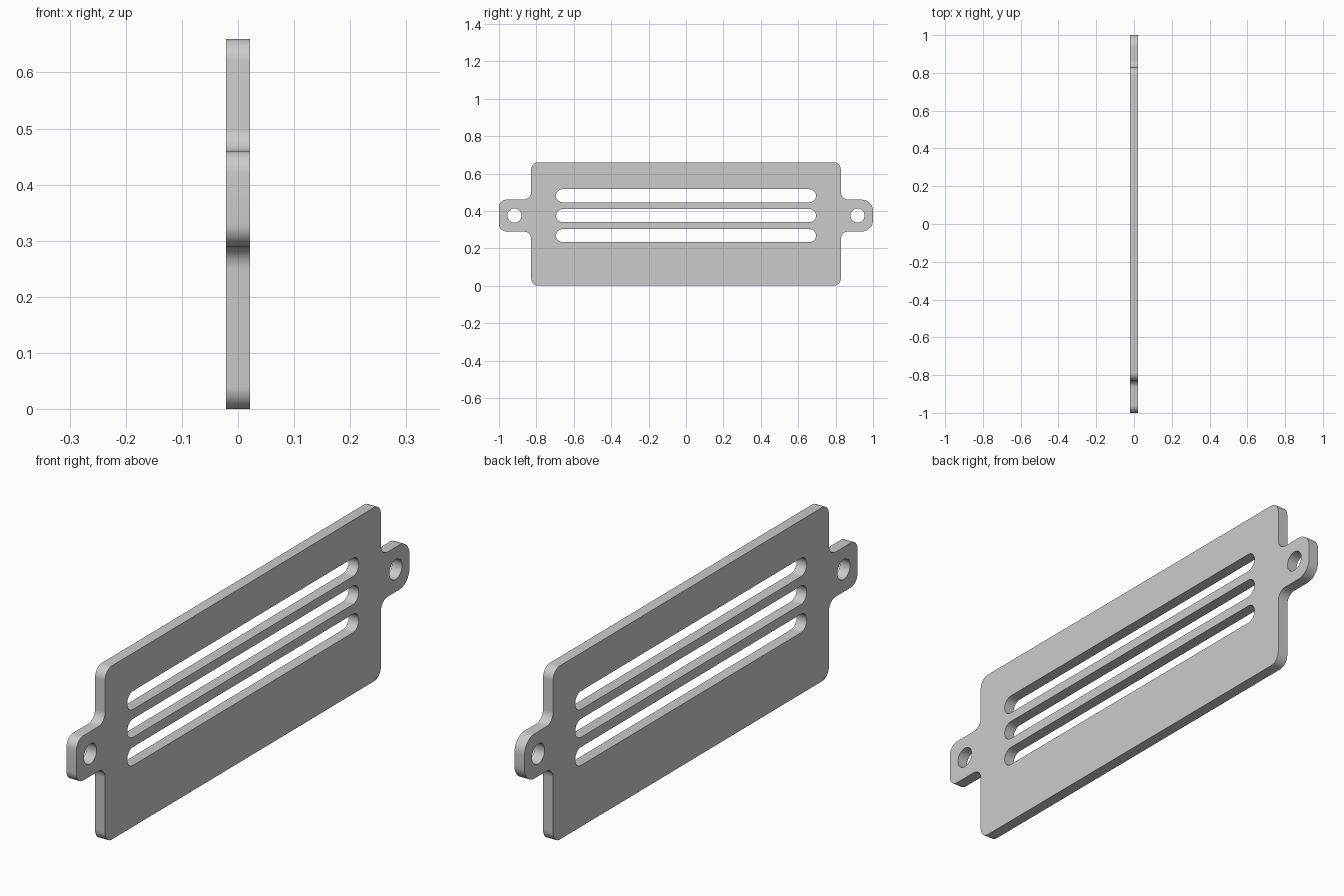
import bpy
import bmesh
from math import pi, sin, cos, radians
from mathutils import Vector, Matrix

cube = bpy.data.objects.get("Cube")
if cube:
    bpy.data.objects.remove(cube, do_unlink=True)

THICKNESS = 0.042
HALF_BODY, HEIGHT = 0.828, 0.66
EAR_LOW, EAR_HIGH = 0.29, 0.46
CORNER, EAR_ROUND = 0.04, 0.06
HOLE_Y, HOLE_Z, HOLE_R = 0.917, 0.375, 0.038
SLOT_HALF, SLOT_R = 0.695, 0.035


def rounded(corners, steps=10):
    """Outline through right-angled (y, z, radius) corners, each filleted."""
    points = []
    for i, (y, z, r) in enumerate(corners):
        p = Vector((y, z))
        a = (Vector(corners[i - 1][:2]) - p).normalized()
        b = (Vector(corners[(i + 1) % len(corners)][:2]) - p).normalized()
        for k in range(steps + 1):
            t = k / steps * pi / 2
            points.append(p + r * (a + b - b * cos(t) - a * sin(t)))
    return points


def circle(y, z, r, sides=32):
    return [Vector((y + r * cos(2 * pi * k / sides), z + r * sin(2 * pi * k / sides)))
            for k in range(sides)]


def slot(z):
    w, r = SLOT_HALF, SLOT_R
    return rounded([(-w, z - r, r), (w, z - r, r), (w, z + r, r), (-w, z + r, r)])


def add_outline(curve, points):
    # Drop coincident points where two fillets meet
    points = [p for i, p in enumerate(points) if (p - points[i - 1]).length > 1e-5]
    spline = curve.splines.new('POLY')
    spline.points.add(len(points) - 1)
    for target, p in zip(spline.points, points):
        target.co = (p.x, p.y, 0, 1)
    spline.use_cyclic_u = True


# Plate outline: body with a mounting ear on each end
c, w = CORNER, HALF_BODY
outline = rounded([
    (-w, 0, c), (w, 0, c),
    (w, EAR_LOW, c), (1, EAR_LOW, EAR_ROUND), (1, EAR_HIGH, EAR_ROUND), (w, EAR_HIGH, c),
    (w, HEIGHT, c), (-w, HEIGHT, c),
    (-w, EAR_HIGH, c), (-1, EAR_HIGH, c), (-1, EAR_LOW, c), (-w, EAR_LOW, c),
])

curve = bpy.data.curves.new("plate_profile", 'CURVE')
curve.dimensions = '2D'
curve.fill_mode = 'BOTH'
curve.extrude = THICKNESS / 2
add_outline(curve, outline)

# Vent slots and screw holes
for z in (0.268, 0.375, 0.481):
    add_outline(curve, slot(z))
for side in (-1, 1):
    add_outline(curve, circle(side * HOLE_Y, HOLE_Z, HOLE_R))

# Turn the filled profile into a clean upright mesh
profile = bpy.data.objects.new("plate_profile", curve)
bpy.context.collection.objects.link(profile)
bpy.context.view_layer.update()
evaluated = profile.evaluated_get(bpy.context.evaluated_depsgraph_get())
mesh = bpy.data.meshes.new_from_object(evaluated)
mesh.name = "vented_plate"
bpy.data.objects.remove(profile, do_unlink=True)

bm = bmesh.new()
bm.from_mesh(mesh)
bmesh.ops.remove_doubles(bm, verts=bm.verts, dist=1e-5)
upright = Matrix.Rotation(pi / 2, 4, 'Z') @ Matrix.Rotation(pi / 2, 4, 'X')
bmesh.ops.transform(bm, matrix=upright, verts=bm.verts)
bmesh.ops.recalc_face_normals(bm, faces=bm.faces)
bm.to_mesh(mesh)
bm.free()

# Single grey finish
grey = bpy.data.materials.new("light_grey")
grey.use_nodes = True
grey.diffuse_color = (0.6, 0.6, 0.6, 1)
grey.node_tree.nodes["Principled BSDF"].inputs["Base Color"].default_value = (0.6, 0.6, 0.6, 1)
mesh.materials.clear()
mesh.materials.append(grey)
for face in mesh.polygons:
    face.material_index = 0

plate = bpy.data.objects.new("vented_plate", mesh)
bpy.context.collection.objects.link(plate)
bpy.ops.object.select_all(action='DESELECT')
plate.select_set(True)
bpy.context.view_layer.objects.active = plate
bpy.ops.object.shade_smooth_by_angle(angle=radians(30))
